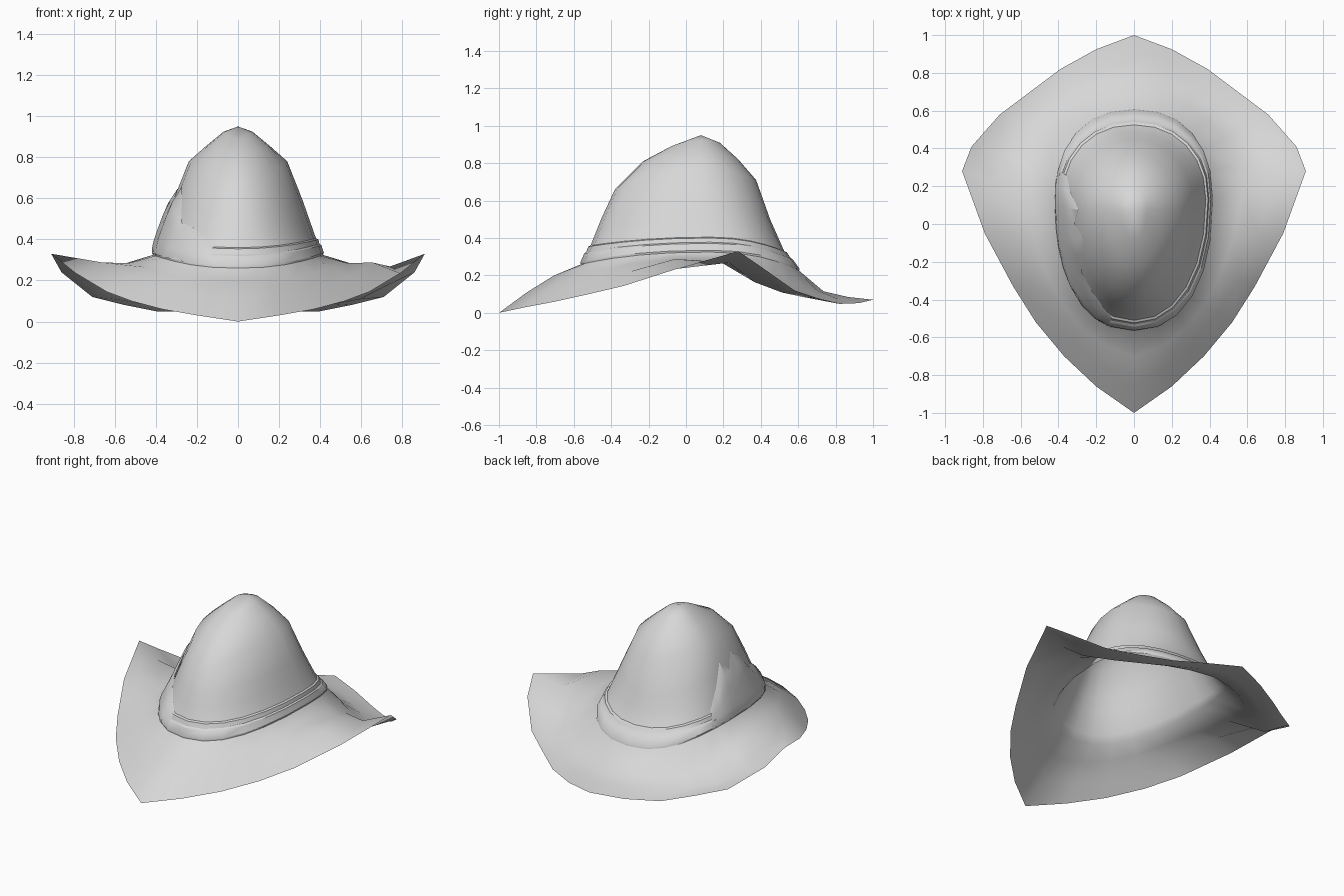
import bpy, bmesh, math
from mathutils import Vector

if "Cube" in bpy.data.objects:
    bpy.data.objects.remove(bpy.data.objects["Cube"])

felt = bpy.data.materials.new("light_grey")
felt.use_nodes = True
felt.diffuse_color = (0.68, 0.68, 0.68, 1)
felt.node_tree.nodes["Principled BSDF"].inputs["Base Color"].default_value = (0.68, 0.68, 0.68, 1)

SEG = 24
# Crown levels: half width, front y, widest y, back y, then z at front, side, back
LEVELS = [
    (.412, -.56, .13, .605, .26, .325, .225),
    (.38, -.51, .13, .525, .36, .405, .33),
    (.315, -.45, .10, .45, .51, .59, .50),
    (.24, -.38, .08, .375, .66, .78, .71),
    (.155, -.23, .08, .28, .81, .855, .82),
    (.07, -.08, .08, .18, .89, .925, .91),
]


def crown(v, deg, out=0):
    """Point on the crown: v counts levels upward, deg turns from the front to +x."""
    i = min(int(v), len(LEVELS) - 2)
    w, yf, ym, yb, zf, zs, zb = [a + (b - a) * (v - i) for a, b in zip(LEVELS[i], LEVELS[i + 1])]
    s, c = math.sin(math.radians(deg)), math.cos(math.radians(deg))
    power = min(1.05, .87 + .06 * v)    # boxy at the foot, pointed ovals above
    sx, cy = [math.copysign(abs(n) ** power, n) for n in (s, c)]
    x = sx * (w + out)
    y = ym + (cy * (yf - ym - out) if c > 0 else -cy * (yb - ym + out))
    z = zs + ((zf if c > 0 else zb) - zs) * c * c
    return Vector((x, y, z))


def make_part(name, rows, closed=True, apex=None, angle=40):
    """Skin a stack of point rows and optionally close it to an apex."""
    bm = bmesh.new()
    grid = [[bm.verts.new(p) for p in row] for row in rows]
    n = len(rows[0])
    for a, b in zip(grid, grid[1:]):
        for k in range(n if closed else n - 1):
            m = (k + 1) % n
            bm.faces.new((a[k], a[m], b[m], b[k]))
    if apex:
        top = bm.verts.new(apex)
        for k in range(n):
            bm.faces.new((grid[-1][k], grid[-1][(k + 1) % n], top))
    mesh = bpy.data.meshes.new(name)
    bm.to_mesh(mesh)
    bm.free()
    mesh.materials.append(felt)
    obj = bpy.data.objects.new(name, mesh)
    bpy.context.collection.objects.link(obj)
    bpy.ops.object.select_all(action='DESELECT')
    obj.select_set(True)
    bpy.context.view_layer.objects.active = obj
    bpy.ops.object.shade_smooth_by_angle(angle=math.radians(angle))


def ring(v, out=0):
    return [crown(v, k * 360 / SEG, out) for k in range(SEG)]


# Brim edge from front tip to back tip, and heights of the two rings inside it
EDGE = [(0, -1, 0), (.2, -.86, .03), (.37, -.70, .06), (.52, -.52, .10), (.64, -.33, .145),
        (.79, -.05, .235), (.91, .28, .33), (.86, .41, .24), (.71, .58, .12), (.55, .70, .08),
        (.39, .82, .048), (.2, .925, .052), (0, 1, .07)]
INNER = [.2, .205, .215, .235, .265, .285, .275, .235, .19, .155, .13, .12, .115]
MIDDLE = [.11, .12, .14, .17, .22, .287, .268, .165, .108, .085, .07, .075, .085]


def mirrored(half):
    return half + [Vector((-p.x, p.y, p.z)) for p in half[-2:0:-1]]


edge = [Vector(p) for p in EDGE]
base = ring(0)[:SEG // 2 + 1]


def brim_ring(f, heights):
    half = [a.lerp(b, f) for a, b in zip(base, edge)]
    for p, z in zip(half, heights):
        p.z = z
    return mirrored(half)


# Hat body: brim flowing into the open crown
rows = [mirrored(edge), brim_ring(.66, MIDDLE), brim_ring(.33, INNER)]
rows += [ring(v) for v in (0, .5, 1, 1.5, 2, 3, 4, 5)]
make_part("hat_body", rows, apex=(0, .08, .95), angle=60)

# Stepped cloth band around the foot of the crown
BAND = [(0, .003), (.12, .01), (.58, .013), (.66, .006), (.94, .01), (1, 0)]
make_part("hat_band", [ring(v, out) for v, out in BAND], angle=30)

# Gathered cloth fold on the right side, with a ragged top edge
FOLD = [(-16, .95), (-26, 1.3), (-38, 1.5), (-52, 1.55), (-62, 2.1), (-72, 2.4),
        (-80, 1.95), (-88, 2.3), (-98, 1.7), (-108, 1.1)]
fold_rows = []
for j in range(7):
    f = j / 6
    row = []
    for k, (deg, top) in enumerate(FOLD):
        pleat = .018 if k % 2 else .01
        rim = 0 if k in (0, len(FOLD) - 1) else 1
        out = .01 + rim * pleat * math.sin(math.pi * f) ** .7 if f < 1 else .002
        row.append(crown(.1 + (top - .1) * f, deg, out))
    fold_rows.append(row[::-1])
make_part("side_fold", fold_rows, closed=False, angle=35)
